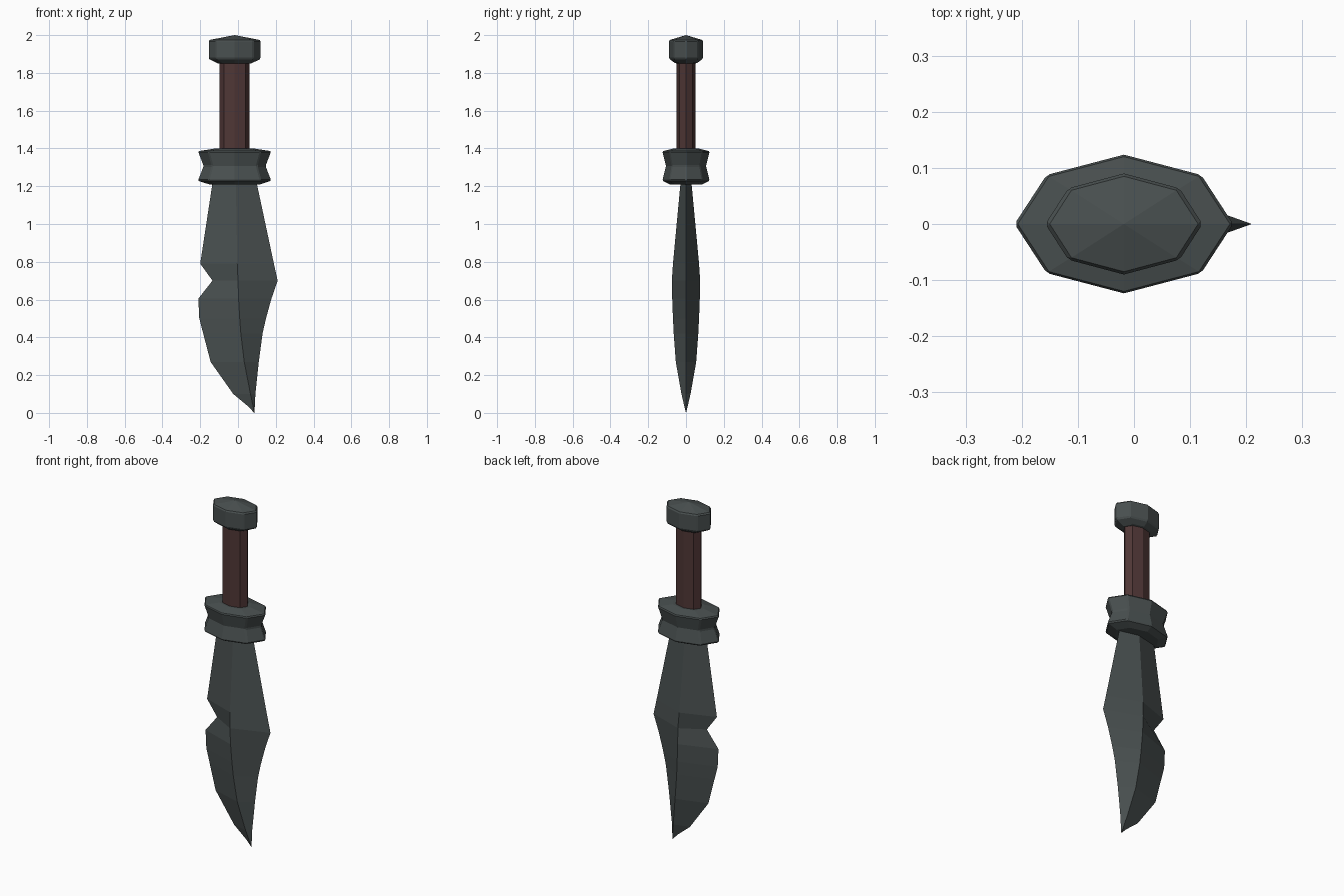
import bpy, bmesh, math

if "Cube" in bpy.data.objects:
    bpy.data.objects.remove(bpy.data.objects["Cube"])

CX = -0.018  # axis of the hilt


def material(name, color):
    m = bpy.data.materials.new(name)
    m.diffuse_color = (*color, 1)
    m.use_nodes = True
    m.node_tree.nodes["Principled BSDF"].inputs["Base Color"].default_value = m.diffuse_color
    return m


STEEL = material("dark steel", (0.066, 0.079, 0.079))
GRIP = material("brown leather", (0.078, 0.037, 0.036))


def finish(name, bm, mat, bevel=0):
    bmesh.ops.recalc_face_normals(bm, faces=bm.faces)
    me = bpy.data.meshes.new(name)
    bm.to_mesh(me)
    bm.free()
    me.materials.append(mat)
    ob = bpy.data.objects.new(name, me)
    bpy.context.collection.objects.link(ob)
    if bevel:
        mod = ob.modifiers.new("soft_edges", 'BEVEL')
        mod.width, mod.segments = bevel, 1
        mod.limit_method, mod.angle_limit = 'ANGLE', math.radians(35)
    return ob


def bridge(bm, rings):
    n = len(rings[0])
    for a, b in zip(rings, rings[1:]):
        for i in range(n):
            j = (i + 1) % n
            bm.faces.new((a[i], a[j], b[j], b[i]))


def octagon_stack(name, profile, mat, bevel=0, apex=None):
    """Stack stretched octagon rings given as (z, half width, half depth)."""
    bm = bmesh.new()
    rings = [[bm.verts.new((CX + rx * math.cos(k * math.pi / 4),
                            ry * math.sin(k * math.pi / 4), z)) for k in range(8)]
             for z, rx, ry in profile]
    bridge(bm, rings)
    bm.faces.new(rings[0])
    top = rings[-1]
    if apex:
        tip = bm.verts.new((CX, 0, apex))
        for i in range(8):
            bm.faces.new((top[i], top[(i + 1) % 8], tip))
    else:
        bm.faces.new(top)
    return finish(name, bm, mat, bevel)


# Hilt parts
octagon_stack("pommel", [(1.85, 0.088, 0.056), (1.875, 0.14, 0.09),
                         (1.973, 0.14, 0.09)], STEEL, 0.006, apex=2.0)
octagon_stack("grip", [(1.36, 0.08, 0.05), (1.87, 0.08, 0.05)], GRIP)
octagon_stack("guard", [(1.21, 0.135, 0.086), (1.23, 0.197, 0.125),
                        (1.307, 0.167, 0.106), (1.385, 0.197, 0.125),
                        (1.40, 0.10, 0.064)], STEEL, 0.006)

# Blade: z, left edge, ridge, right edge, half thickness
sections = [
    (1.25, -0.13, -0.012, 0.092, 0.026),
    (0.79, -0.20, -0.004, 0.19, 0.069),
    (0.70, -0.135, 0.0, 0.21, 0.075),
    (0.605, -0.21, 0.003, 0.177, 0.073),
    (0.50, -0.205, 0.009, 0.148, 0.069),
    (0.42, -0.184, 0.015, 0.13, 0.065),
    (0.27, -0.145, 0.033, 0.11, 0.054),
    (0.10, -0.025, 0.066, 0.092, 0.024),
    (0.035, 0.053, 0.08, 0.089, 0.009),
]
bm = bmesh.new()
rings = [[bm.verts.new(p) for p in ((l, 0, z), (m, -t, z), (r, 0, z), (m, t, z))]
         for z, l, m, r, t in sections]
bridge(bm, rings)
bm.faces.new(rings[0])
tip = bm.verts.new((0.086, 0, 0))
for i in range(4):
    bm.faces.new((rings[-1][i], rings[-1][(i + 1) % 4], tip))
finish("blade", bm, STEEL)
